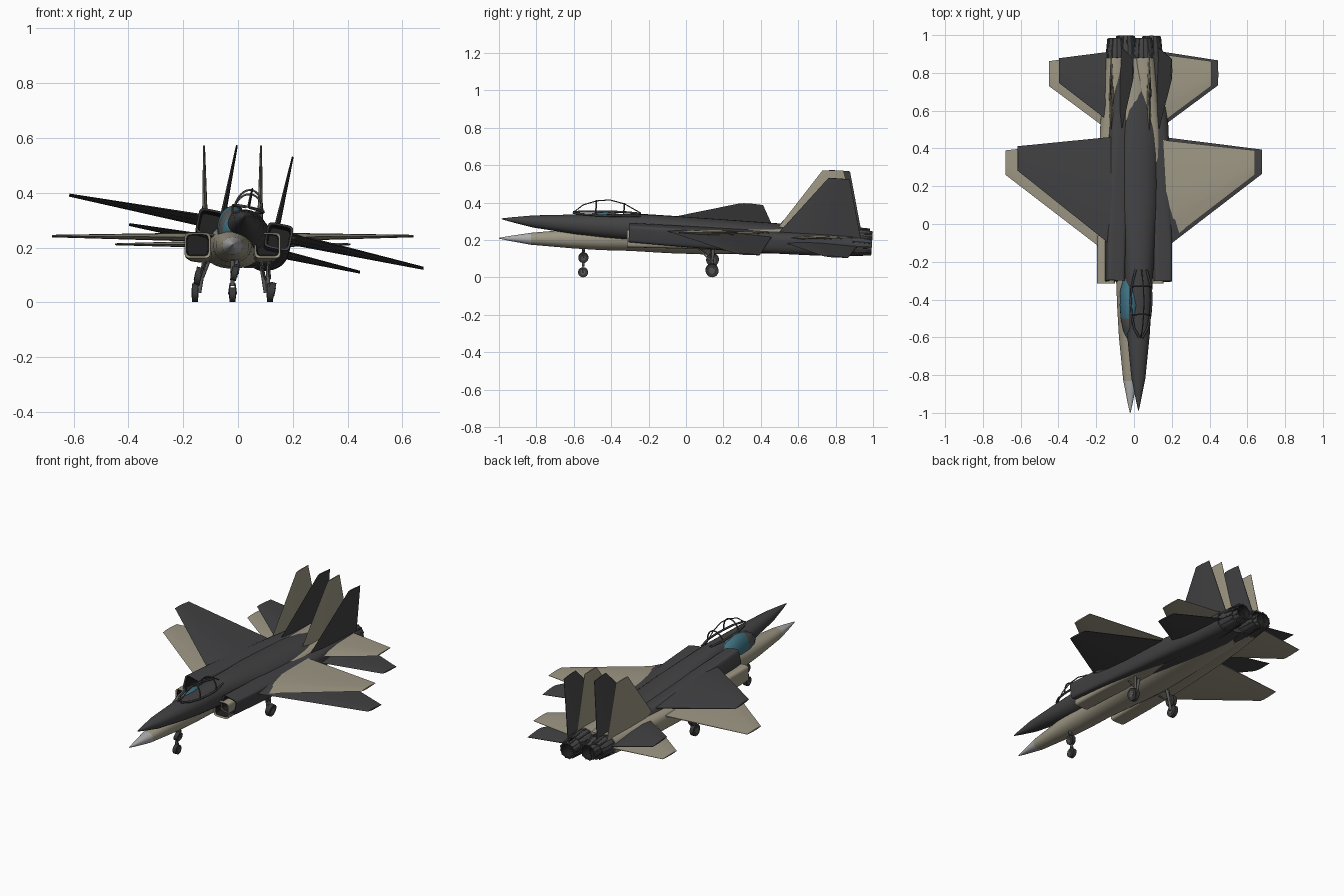
import bpy, bmesh, math
from mathutils import Vector, Matrix

if "Cube" in bpy.data.objects:
    bpy.data.objects.remove(bpy.data.objects["Cube"])


def material(name, rgb):
    m = bpy.data.materials.new(name)
    m.use_nodes = True
    m.diffuse_color = (*rgb, 1)
    m.node_tree.nodes["Principled BSDF"].inputs["Base Color"].default_value = (*rgb, 1)
    return m


CHARCOAL = material("charcoal paint", (0.055, 0.055, 0.058))
BEIGE = material("beige paint", (0.34, 0.31, 0.23))
SILVER = material("silver nose", (0.42, 0.42, 0.42))
GLASS = material("teal glass", (0.05, 0.17, 0.23))
FRAME = material("frame grey", (0.1, 0.1, 0.1))
METAL = material("nozzle metal", (0.06, 0.06, 0.063))
BLACK = material("black", (0.015, 0.015, 0.015))
RUBBER = material("tyre rubber", (0.04, 0.04, 0.04))


def finish(name, bm, mats, place, angle=30):
    """Turn a bmesh into a placed object with sharp edges kept."""
    bmesh.ops.recalc_face_normals(bm, faces=bm.faces)
    mesh = bpy.data.meshes.new(name)
    bm.to_mesh(mesh)
    bm.free()
    for m in mats:
        mesh.materials.append(m)
    ob = bpy.data.objects.new(name, mesh)
    bpy.context.collection.objects.link(ob)
    ob.matrix_world = place
    bpy.ops.object.select_all(action="DESELECT")
    ob.select_set(True)
    bpy.context.view_layer.objects.active = ob
    bpy.ops.object.shade_smooth_by_angle(angle=math.radians(angle))
    return ob


def ring_points(y, cx, cz, hw, hh, power, sides):
    """Superellipse cross-section facing along y."""
    pts = []
    for i in range(sides):
        a = math.tau * (i + 0.5) / sides
        c, s = math.cos(a), math.sin(a)
        pts.append(Vector((cx + hw * math.copysign(abs(c) ** (2 / power), c), y,
                           cz + hh * math.copysign(abs(s) ** (2 / power), s))))
    return pts


def loft(name, rings, mats, place, seg_mat=(), sides=28):
    """Skin a row of (y, cx, cz, half width, half height, power) sections."""
    bm = bmesh.new()
    loops = [[bm.verts.new(p) for p in ring_points(*r, sides)] for r in rings]
    for k in range(len(loops) - 1):
        a, b = loops[k], loops[k + 1]
        for i in range(sides):
            j = (i + 1) % sides
            f = bm.faces.new((a[i], a[j], b[j], b[i]))
            f.material_index = seg_mat[k] if k < len(seg_mat) else 0
    for loop, k in ((loops[0], 0), (loops[-1], len(loops) - 2)):
        bm.faces.new(loop).material_index = seg_mat[k] if k < len(seg_mat) else 0
    return finish(name, bm, mats, place)


def surface(name, root, tip, normal, mat, place):
    """Thin aerofoil between two chords given as (lead, trail, thickness)."""
    bm = bmesh.new()
    n = Vector(normal)
    loops = []
    for lead, trail, t in (root, tip):
        lead, trail = Vector(lead), Vector(trail)
        prof = [(0, 0), (0.2, 0.42), (0.5, 0.5), (1, 0.08), (1, -0.08), (0.5, -0.5), (0.2, -0.42)]
        loops.append([bm.verts.new(lead.lerp(trail, u) + n * t * v) for u, v in prof])
    a, b = loops
    for i in range(len(a)):
        j = (i + 1) % len(a)
        bm.faces.new((a[i], a[j], b[j], b[i]))
    bm.faces.new(a)
    bm.faces.new(b)
    return finish(name, bm, [mat], place, 20)


def rod(name, p, q, radius, mat, place, sides=16):
    """Cylinder between two points."""
    p, q = Vector(p), Vector(q)
    bm = bmesh.new()
    spin = (q - p).to_track_quat("Z", "Y").to_matrix().to_4x4()
    bmesh.ops.create_cone(bm, cap_ends=True, segments=sides, radius1=radius, radius2=radius,
                          depth=(q - p).length, matrix=Matrix.Translation((p + q) / 2) @ spin)
    return finish(name, bm, [mat], place)


def bar(name, pts, mat, place, depth=0.004):
    """Round bar along a path."""
    cu = bpy.data.curves.new(name, "CURVE")
    cu.dimensions = "3D"
    cu.bevel_depth = depth
    cu.bevel_resolution = 1
    sp = cu.splines.new("POLY")
    sp.points.add(len(pts) - 1)
    for s, p in zip(sp.points, pts):
        s.co = (*p, 1)
    cu.materials.append(mat)
    ob = bpy.data.objects.new(name, cu)
    bpy.context.collection.objects.link(ob)
    ob.matrix_world = place


def wheel(name, x, y, z, r, place):
    rod(name, (x - 0.011, y, z), (x + 0.011, y, z), r, RUBBER, place, 24)
    rod(name + "_hub", (x - 0.013, y, z), (x + 0.013, y, z), r * 0.5, FRAME, place)


CANOPY = [(-0.62, 0, 0.258, 0.008, 0.012, 2), (-0.57, 0, 0.26, 0.036, 0.055, 2),
          (-0.5, 0, 0.262, 0.051, 0.08, 2), (-0.43, 0, 0.265, 0.056, 0.087, 2),
          (-0.35, 0, 0.268, 0.053, 0.068, 2), (-0.26, 0, 0.27, 0.03, 0.022, 2)]


def jet(tag, paint, nose, place, glazed):
    # Fuselage with a separate nose colour
    body = [(-1, 0.21, 0.002, 0.002), (-0.95, 0.209, 0.013, 0.012), (-0.83, 0.207, 0.037, 0.032),
            (-0.6, 0.207, 0.06, 0.052), (-0.45, 0.208, 0.069, 0.062), (-0.3, 0.212, 0.075, 0.07),
            (-0.1, 0.207, 0.09, 0.077), (0.1, 0.203, 0.11, 0.08), (0.45, 0.205, 0.115, 0.076),
            (0.75, 0.207, 0.1, 0.068), (0.88, 0.21, 0.075, 0.052)]
    loft(tag + "_fuselage", [(y, 0, z, w, h, 2.2) for y, z, w, h in body],
         [paint, nose], place, (1, 1))

    # Canopy: glass dome or open frame
    if glazed:
        loft(tag + "_canopy", CANOPY, [GLASS, FRAME], place, (0, 1))
    else:
        for k in (2, 4):
            pts = ring_points(*CANOPY[k], 28)[:14]
            bar(tag + "_canopy_arch", pts, paint, place)
        for s in (1, -1):
            bar(tag + "_canopy_rail", [(s * r[3], r[0], r[2] + 0.012) for r in CANOPY], paint, place, 0.006)
    bar(tag + "_canopy_spine", [(0, r[0], r[2] + r[4]) for r in CANOPY], paint, place, 0.003)

    for s, side in ((1, "left_"), (-1, "right_")):
        pre = tag + "_" + side
        # Intake trunk with a dark open mouth
        trunk = [(-0.18, 0.128, 0.208, 0.036, 0.036, 6), (-0.31, 0.128, 0.208, 0.04, 0.039, 6),
                 (-0.315, 0.128, 0.208, 0.048, 0.047, 6), (-0.1, 0.125, 0.206, 0.05, 0.05, 6),
                 (0.2, 0.11, 0.202, 0.06, 0.055, 4), (0.5, 0.095, 0.202, 0.065, 0.058, 3),
                 (0.7, 0.08, 0.205, 0.067, 0.062, 2.5), (0.88, 0.07, 0.21, 0.061, 0.061, 2)]
        loft(pre + "intake_trunk", [(y, s * x, *r) for y, x, *r in trunk], [paint, BLACK], place, (1,))

        # Nozzle, hollow, with raised petals
        noz = [(0.86, 0.054), (0.91, 0.057), (0.985, 0.046), (0.985, 0.04), (0.9, 0.034)]
        loft(pre + "nozzle", [(y, s * 0.07, 0.21, r, r, 2) for y, r in noz],
             [METAL, BLACK], place, (0, 0, 0, 1))
        for i in range(12):
            a = math.tau * i / 12
            c, d = math.cos(a), math.sin(a)
            rod(pre + "nozzle_petal", (s * 0.07 + 0.057 * c, 0.88, 0.21 + 0.057 * d),
                (s * 0.07 + 0.047 * c, 0.983, 0.21 + 0.047 * d), 0.005, METAL, place, 6)

        # Wing, tailplane and fin
        surface(pre + "wing", ((s * 0.1, -0.17, 0.238), (s * 0.1, 0.452, 0.238), 0.034),
                ((s * 0.66, 0.26, 0.242), (s * 0.66, 0.39, 0.242), 0.009), (0, 0, 1), paint, place)
        surface(pre + "tailplane", ((s * 0.12, 0.5, 0.212), (s * 0.12, 0.905, 0.212), 0.024),
                ((s * 0.43, 0.73, 0.212), (s * 0.43, 0.862, 0.212), 0.007), (0, 0, 1), paint, place)
        surface(pre + "fin", ((s * 0.1, 0.475, 0.245), (s * 0.1, 0.925, 0.245), 0.024),
                ((s * 0.104, 0.73, 0.573), (s * 0.104, 0.842, 0.573), 0.007), (1, 0, 0), paint, place)

        # Main gear
        wheel(pre + "main_wheel", s * 0.137, 0.14, 0.035, 0.034, place)
        rod(pre + "main_strut", (s * 0.122, 0.14, 0.035), (s * 0.1, 0.14, 0.17), 0.008, FRAME, place)
        rod(pre + "main_brace", (s * 0.122, 0.14, 0.08), (s * 0.1, 0.07, 0.15), 0.004, FRAME, place)

    # Nose gear
    wheel(tag + "_nose_wheel", 0, -0.55, 0.028, 0.027, place)
    for s in (1, -1):
        rod(tag + "_nose_fork", (s * 0.014, -0.55, 0.028), (s * 0.008, -0.55, 0.07), 0.003, FRAME, place)
    rod(tag + "_nose_strut", (0, -0.55, 0.06), (0, -0.55, 0.17), 0.007, FRAME, place)


# Level beige jet, and a banked nose-up charcoal jet crossing it
jet("beige_jet", BEIGE, SILVER, Matrix.Translation((-0.02, 0, 0)), True)
tilt = Matrix.Rotation(math.radians(-3.8), 4, "X") @ Matrix.Rotation(math.radians(11.7), 4, "Y")
jet("charcoal_jet", CHARCOAL, CHARCOAL,
    Matrix.Translation((0.03, 0.343, 0.255)) @ tilt @ Matrix.Translation((0, -0.33, -0.24)), False)
